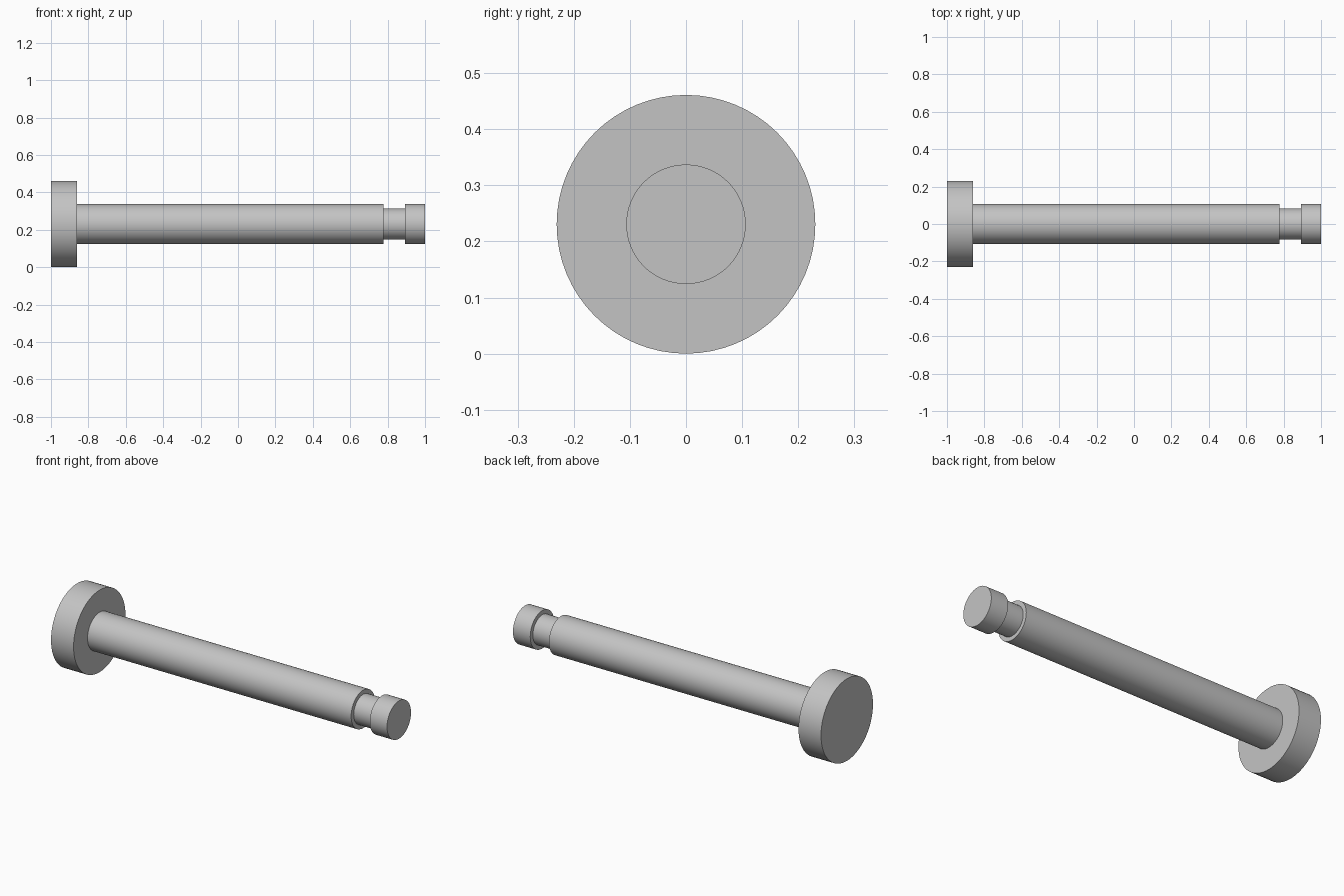
import bpy
import bmesh
import math
from mathutils import Matrix, Vector

cube = bpy.data.objects.get("Cube")
if cube:
    bpy.data.objects.remove(cube, do_unlink=True)

HEAD_R, SHAFT_R, GROOVE_R = 0.2305, 0.1065, 0.083
SEGMENTS = 64

# Plain grey metal
steel = bpy.data.materials.new("grey_steel")
steel.use_nodes = True
grey = (0.55, 0.55, 0.55, 1)
steel.diffuse_color = grey
steel.node_tree.nodes["Principled BSDF"].inputs["Base Color"].default_value = grey

# Turned profile (x, radius): wide head, long shaft, retaining groove, tip
profile = [
    (-1, 0), (-1, HEAD_R), (-0.86, HEAD_R),
    (-0.86, SHAFT_R), (0.777, SHAFT_R),
    (0.777, GROOVE_R), (0.893, GROOVE_R),
    (0.893, SHAFT_R), (1, SHAFT_R), (1, 0),
]

bm = bmesh.new()
verts = [bm.verts.new((x, 0, r)) for x, r in profile]
edges = [bm.edges.new(pair) for pair in zip(verts, verts[1:])]
bmesh.ops.spin(bm, geom=verts + edges, cent=(0, 0, 0), axis=(1, 0, 0),
               angle=math.tau, steps=SEGMENTS, use_duplicate=False)
bmesh.ops.remove_doubles(bm, verts=bm.verts, dist=0.0001)
bmesh.ops.recalc_face_normals(bm, faces=bm.faces)
bmesh.ops.transform(bm, matrix=Matrix.Translation(Vector((0, 0, HEAD_R))), verts=bm.verts)

mesh = bpy.data.meshes.new("headed_pin")
bm.to_mesh(mesh)
bm.free()
mesh.materials.append(steel)
pin = bpy.data.objects.new("headed_pin", mesh)
bpy.context.collection.objects.link(pin)

# Smooth round walls, crisp shoulders
bpy.ops.object.select_all(action="DESELECT")
pin.select_set(True)
bpy.context.view_layer.objects.active = pin
bpy.ops.object.shade_smooth_by_angle(angle=math.radians(30))
